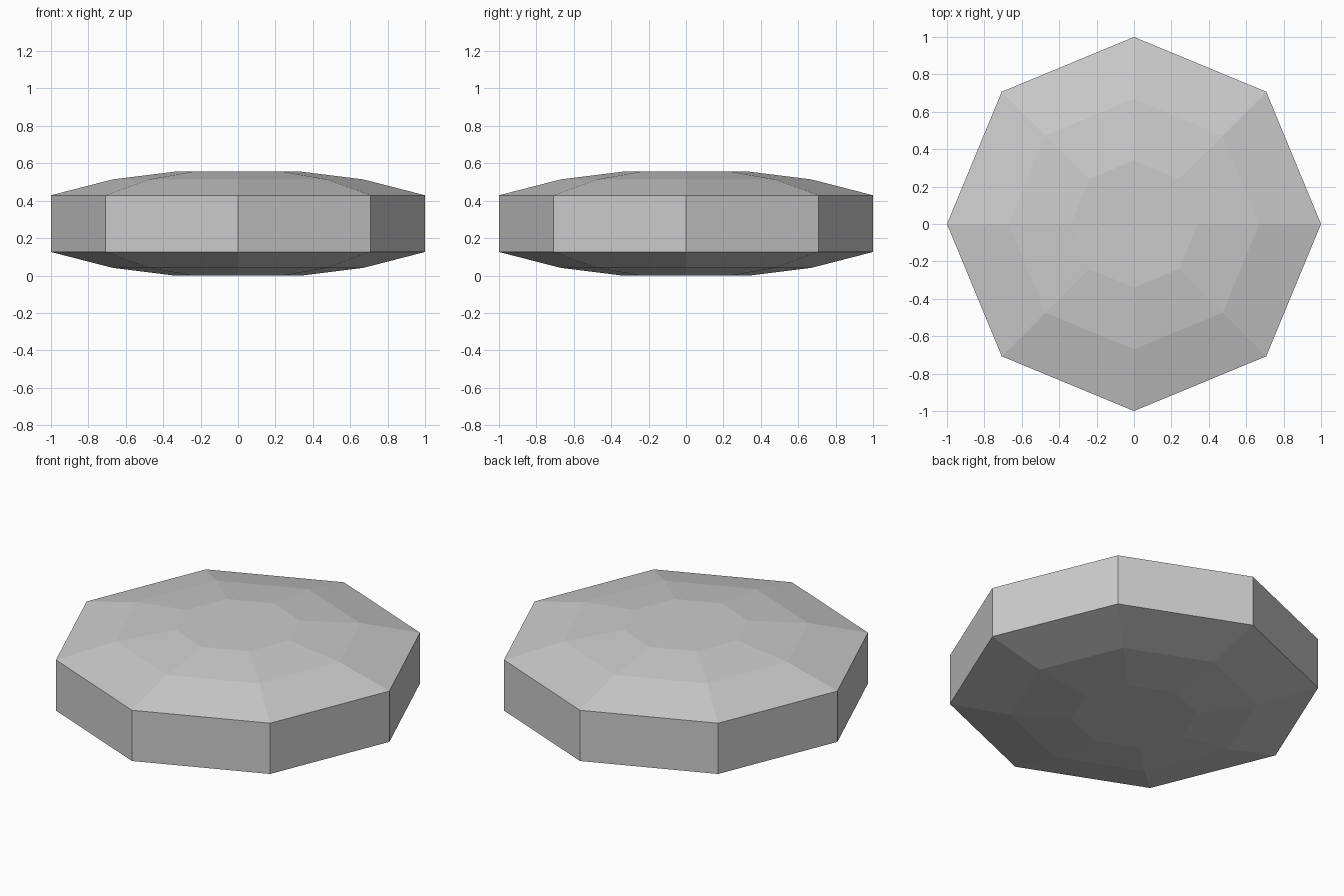
import bpy
import bmesh
from math import cos, sin, pi

cube = bpy.data.objects.get("Cube")
if cube:
    bpy.data.objects.remove(cube, do_unlink=True)

SIDES = 8
HEIGHT = 0.555

# One plain grey for the whole stone
grey = bpy.data.materials.new("stone_grey")
grey.use_nodes = True
colour = (0.6, 0.6, 0.6, 1)
grey.diffuse_color = colour
grey.node_tree.nodes["Principled BSDF"].inputs["Base Color"].default_value = colour

# Lower half of the profile (radius, height), mirrored for the upper half
lower = [(0.34, 0), (0.67, 0.041), (1, 0.126)]
profile = lower + [(r, HEIGHT - z) for r, z in reversed(lower)]

# Octagonal rings joined by flat facets
bm = bmesh.new()
rings = [[bm.verts.new((r * cos(2 * pi * i / SIDES), r * sin(2 * pi * i / SIDES), z))
          for i in range(SIDES)] for r, z in profile]
for low, high in zip(rings, rings[1:]):
    for i in range(SIDES):
        j = (i + 1) % SIDES
        bm.faces.new((low[i], low[j], high[j], high[i]))

# Flat bottom and top
bm.faces.new(rings[0][::-1])
bm.faces.new(rings[-1])

mesh = bpy.data.meshes.new("faceted_disc")
bm.to_mesh(mesh)
bm.free()
mesh.materials.append(grey)
disc = bpy.data.objects.new("faceted_disc", mesh)
bpy.context.collection.objects.link(disc)
